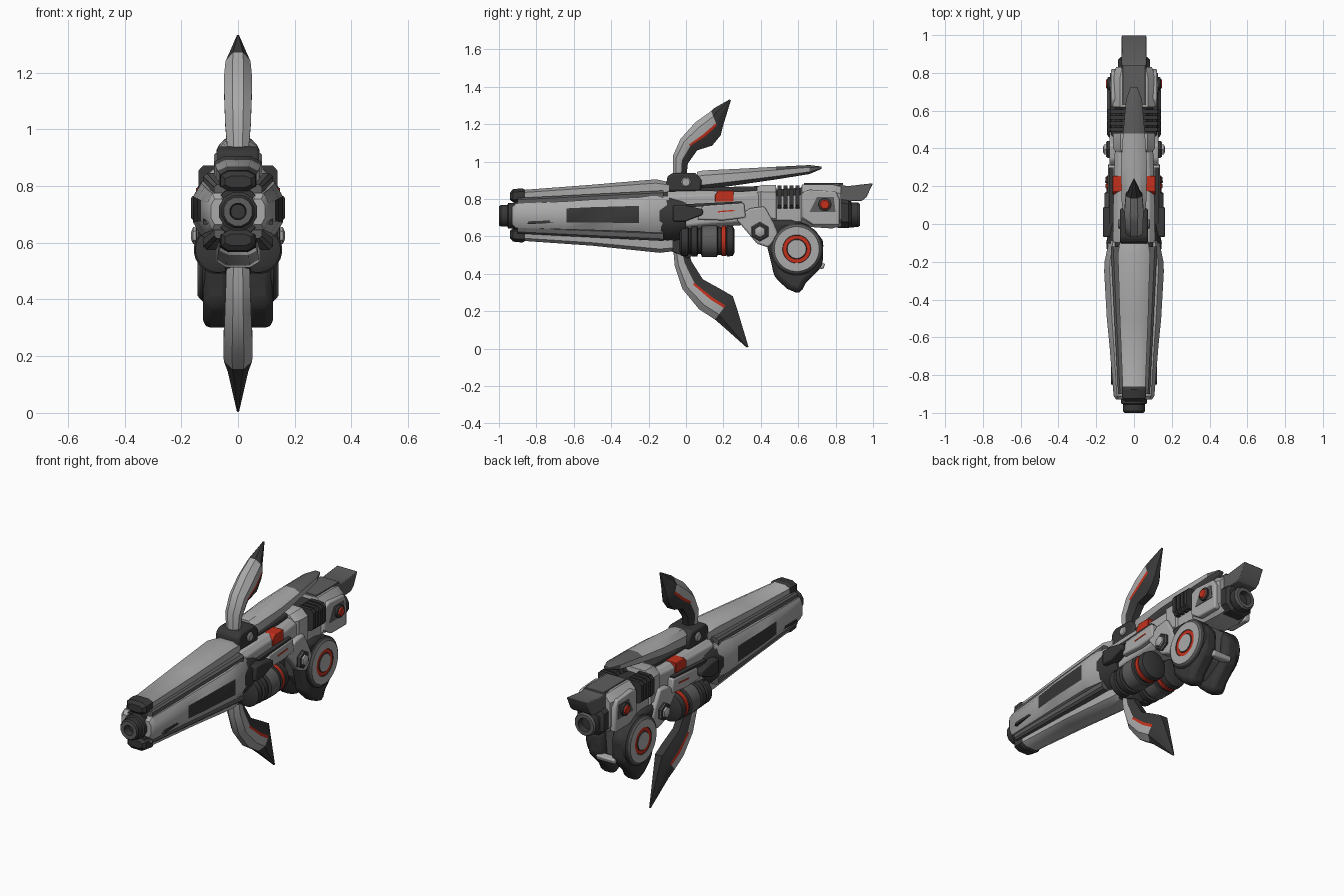
import bpy, bmesh, math

# Flat colours
MATS = []
for n, c in (("light_grey", (.40, .40, .40)), ("mid_grey", (.11, .11, .11)),
             ("dark_grey", (.038, .038, .038)), ("signal_red", (.55, .03, .012))):
    m = bpy.data.materials.new(n)
    m.diffuse_color = (*c, 1)
    MATS.append(m)
LIGHT, MID, DARK, RED = range(4)


def skin(name, rings, mat, bevel=0, segs=2):
    """Join equal rings of points into a capped solid; mat is an index or rule(i, j)."""
    rule = mat if callable(mat) else (lambda i, j: mat)
    bm = bmesh.new()
    vs = [[bm.verts.new(p) for p in r] for r in rings]
    n = len(rings[0])
    for i in range(len(vs) - 1):
        for j in range(n):
            k = (j + 1) % n
            bm.faces.new((vs[i][j], vs[i][k], vs[i + 1][k], vs[i + 1][j])).material_index = rule(i, j)
    bm.faces.new(vs[0][::-1]).material_index = rule(0, 0)
    bm.faces.new(vs[-1]).material_index = rule(len(vs) - 2, 0)
    bmesh.ops.recalc_face_normals(bm, faces=bm.faces)
    me = bpy.data.meshes.new(name)
    bm.to_mesh(me)
    bm.free()
    for m in MATS:
        me.materials.append(m)
    ob = bpy.data.objects.new(name, me)
    bpy.context.collection.objects.link(ob)
    bpy.ops.object.select_all(action='DESELECT')
    ob.select_set(True)
    bpy.context.view_layer.objects.active = ob
    bpy.ops.object.shade_smooth_by_angle(angle=math.radians(32))
    if bevel:
        b = ob.modifiers.new("edge", 'BEVEL')
        b.width, b.segments, b.limit_method = bevel, segs, 'ANGLE'
    return ob


def plate(name, pts, x, hw, mat, bevel=.008):
    """Side outline (y, z) given thickness across x."""
    return skin(name, [[(x + d, y, z) for y, z in pts] for d in (-hw, hw)], mat, bevel)


def loft(name, stations, mat, c=.55, bevel=0):
    """Chamfered box sections (y, cx, cz, hx, hz) along y."""
    sec = [(1, -c), (1, c), (c, 1), (-c, 1), (-1, c), (-1, -c), (-c, -1), (c, -1)]
    return skin(name, [[(cx + a * hx, y, cz + b * hz) for a, b in sec]
                       for y, cx, cz, hx, hz in stations], mat, bevel)


def spin(name, prof, center, axis, mats, n=32):
    """Turned part: prof is (offset, radius) along axis 'x' or 'y'."""
    rings = []
    for d, r in prof:
        ring = []
        for k in range(n):
            a = 2 * math.pi * (k + .5) / n
            u, v = r * math.cos(a), r * math.sin(a)
            o = (d, u, v) if axis == 'x' else (u, d, v)
            ring.append(tuple(p + q for p, q in zip(center, o)))
        rings.append(ring)
    return skin(name, rings, (lambda i, j: mats[i]) if isinstance(mats, list) else mats)


def fin(name, stations):
    """Curved blade: front point, back point and half width per station."""
    sec = [(0, .4), (.22, 1), (.5, 1), (.6, .95), (1, .45)]
    sec += [(t, -w) for t, w in reversed(sec)]
    rings = [[(s * w, fy + (by - fy) * t, fz + (bz - fz) * t) for t, s in sec]
             for fy, fz, by, bz, w in stations]

    def rule(i, j):
        if i >= 4 or j in (3, 4, 5):
            return DARK
        if j in (2, 6):
            return RED if i in (2, 3) else LIGHT
        return LIGHT
    return skin(name, rings, rule)


# Barrel core and muzzle
spin("barrel_core", [(-.92, .085), (-.6, .105), (-.1, .15), (0, .13)], (0, 0, .71), 'y', DARK, 16)
spin("muzzle", [(-.9, .07), (-.95, .07), (-.955, .06), (-.99, .06), (-1, .052),
                (-1, .03), (-.96, .026)], (0, 0, .71), 'y',
     [DARK, DARK, DARK, DARK, MID, DARK], 12)

# Barrel shrouds above and below
cap = lambda i, j: DARK if i < 3 else LIGHT
loft("upper_shroud", [(-.94, 0, .815, .045, .02), (-.925, 0, .817, .062, .035), (-.875, 0, .82, .065, .037),
                      (-.86, 0, .818, .06, .031), (-.5, 0, .84, .075, .036), (-.16, 0, .86, .085, .045),
                      (-.09, 0, .855, .075, .035)], cap)
loft("lower_shroud", [(-.94, 0, .61, .045, .02), (-.925, 0, .608, .06, .036), (-.875, 0, .605, .065, .038),
                      (-.86, 0, .607, .06, .032), (-.5, 0, .585, .07, .035), (-.14, 0, .557, .075, .045),
                      (-.07, 0, .56, .06, .04)], cap)
# Side shrouds with a dark outer inlay
for s in (1, -1):
    outer = 0 if s > 0 else 4
    loft("side_shroud", [(-.93, s * .07, .71, .025, .045), (-.91, s * .073, .71, .035, .065),
                         (-.64, s * .084, .712, .046, .075), (-.5, s * .09, .715, .054, .082),
                         (-.25, s * .1, .717, .058, .092), (-.2, s * .1, .718, .056, .098),
                         (-.09, s * .09, .718, .043, .098)],
         lambda i, j: DARK if j == outer and i in (2, 3) else LIGHT, .5)
    # small dark streak at the front of each shroud
    plate("shroud_streak", [(-.85, .665), (-.64, .675), (-.62, .69), (-.84, .68)], s * .115, .008, DARK, 0)
    # diagonal rails between shrouds
    for dz in (1, -1):
        loft("barrel_rail", [(-.9, s * .062, .71 + dz * .075, .022, .02),
                             (-.12, s * .095, .71 + dz * .11, .028, .025)], MID)

# Fins
fin("upper_fin", [(-.07, .9, 0, .9, .035), (-.07, 1.03, .01, .99, .045), (-.03, 1.12, .06, 1.06, .048),
                  (.05, 1.21, .14, 1.085, .05), (.135, 1.27, .185, 1.14, .044), (.15, 1.285, .195, 1.18, .034),
                  (.233, 1.332, .24, 1.328, .004)])
fin("lower_fin", [(-.07, .55, 0, .55, .04), (-.06, .44, .03, .465, .043), (-.02, .32, .09, .37, .047),
                  (.07, .21, .19, .315, .052), (.155, .155, .25, .28, .05), (.19, .125, .272, .215, .036),
                  (.326, .004, .334, .01, .004)])

# Top mount with pivot discs
plate("fin_mount", [(-.11, .84), (-.1, .92), (-.07, .94), (.05, .94), (.085, .9), (.08, .84)], 0, .075, DARK, .012)
spin("mount_pivot", [(-.085, .02), (-.08, .026), (.08, .026), (.085, .02)], (0, 0, .89), 'x', LIGHT, 16)
plate("lower_fin_mount", [(-.08, .6), (-.08, .52), (.02, .48), (.07, .6)], 0, .045, DARK)

# Top vane
loft("top_vane", [(.06, 0, .895, .05, .05), (.09, 0, .9, .064, .052), (.3, 0, .92, .07, .042),
                  (.48, 0, .938, .058, .034), (.66, 0, .957, .042, .024), (.725, 0, .967, .018, .006)],
     lambda i, j: MID if i == 4 or (i == 3 and j in (1, 2, 3)) or j in (5, 6, 7) else LIGHT, .5)

# Receiver
loft("receiver", [(-.1, 0, .73, .11, .11), (.1, 0, .745, .11, .1), (.3, 0, .75, .105, .09),
                  (.42, 0, .76, .1, .09)], LIGHT, .75, .006)
plate("receiver_spine", [(.05, .8), (.05, .86), (.45, .87), (.45, .8)], 0, .05, DARK)
plate("red_band", [(.155, .785), (.155, .822), (.175, .845), (.255, .845), (.255, .785)], 0, .114, RED, .003)
for s in (1, -1):
    plate("side_block", [(-.07, .68), (-.07, .765), (.0, .765), (.09, .745), (.09, .715), (0, .68)],
          s * .13, .035, DARK)
    plate("side_rail", [(.06, .69), (.09, .765), (.31, .78), (.32, .70), (.2, .685)], s * .115, .022, LIGHT)
    plate("rail_slot", [(.0, .755), (0, .772), (.3, .787), (.3, .772)], s * .12, .012, DARK, 0)
    plate("rail_mark", [(.17, .728), (.17, .735), (.26, .742), (.26, .735)], s * .135, .004, RED, 0)
    # twin canisters beneath, with a red band
    spin("canister", [(-.035, .055), (-.025, .08), (.01, .08), (.015, .07), (.025, .07), (.03, .083),
                      (.06, .083), (.065, .07), (.08, .07), (.085, .086), (.165, .086), (.17, .075),
                      (.188, .075), (.19, .082), (.212, .082), (.215, .075), (.22, .084),
                      (.25, .08), (.26, .06)], (s * .07, 0, .575), 'y',
         [DARK] * 9 + [MID] + [DARK] * 3 + [RED] * 2 + [DARK] * 3, 24)
    # arm down to the drum
    plate("drum_arm", [(.27, .69), (.34, .75), (.42, .76), (.47, .67), (.5, .6), (.44, .54), (.38, .56)],
          s * .105, .026, LIGHT, .01)
    spin("arm_pivot", [(.1, .052), (.14, .052), (.147, .045), (.148, .032), (.158, .03), (.165, .014)][::s],
         (0, .395, .625), 'x', [DARK, MID, DARK, LIGHT, LIGHT][::s], 6) if s > 0 else \
        spin("arm_pivot", [(-.1, .052), (-.14, .052), (-.147, .045), (-.148, .032), (-.158, .03), (-.165, .014)],
             (0, .395, .625), 'x', [DARK, MID, DARK, LIGHT, LIGHT], 6)
    # drum housing lobes and target-like drum face
    plate("drum_lobe", [(.41, .64), (.46, .44), (.47, .385), (.54, .32), (.61, .29), (.64, .35), (.73, .44),
                        (.735, .58), (.66, .66), (.56, .69), (.45, .69)], s * .075, .048, DARK, .028)
    spin("drum_face", [(s * d, r) for d, r in ((.08, .14), (.125, .14), (.135, .13), (.142, .12), (.142, .076),
                                               (.139, .074), (.139, .054), (.143, .05), (.143, .01))],
         (0, .592, .532), 'x', [DARK, DARK, MID, LIGHT, DARK, RED, DARK, LIGHT], 32)
    # rear body details
    for k in range(4):
        loft("vent_rib", [(.49 + k * .032, s * .085, .81, .055, .062), (.51 + k * .032, s * .085, .81, .055, .062)],
             DARK, .7)
    plate("rear_cheek", [(.62, .70), (.62, .83), (.66, .85), (.8, .84), (.82, .8), (.82, .66), (.68, .66)],
          s * .105, .018, LIGHT)
    plate("rear_patch", [(.66, .73), (.7, .81), (.79, .81), (.8, .73)], s * .122, .004, MID, 0)
    spin("rear_light", [(s * d, r) for d, r in ((.11, .036), (.138, .036), (.142, .026), (.148, .022))],
         (0, .742, .77), 'x', [DARK, DARK, RED], 16)

# Drum centre and light tail bar
plate("drum_core", [(.44, .66), (.48, .46), (.56, .37), (.68, .44), (.7, .62), (.6, .67)], 0, .05, MID, .01)
plate("drum_tail_bar", [(.69, .43), (.7, .46), (.745, .455), (.735, .425)], 0, .06, LIGHT, .008)

# Rear body
loft("rear_body", [(.38, 0, .78, .095, .085), (.4, 0, .775, .11, .098), (.48, 0, .765, .112, .11),
                   (.485, 0, .75, .1, .1), (.615, 0, .75, .1, .11), (.62, 0, .765, .112, .112),
                   (.78, 0, .76, .112, .118), (.83, 0, .76, .095, .105)],
     lambda i, j: DARK if i == 3 and j in (1, 2, 3) else LIGHT, .65)
plate("body_top_strip", [(.63, .87), (.63, .884), (.84, .884), (.84, .87)], 0, .06, MID, .002)

# Rear nozzle and sight block
loft("rear_collar", [(.81, 0, .73, .085, .085), (.87, 0, .725, .085, .08), (.885, 0, .72, .07, .065)], DARK, .6)
spin("rear_nozzle", [(.86, .07), (.92, .068), (.93, .06), (.93, .04), (.9, .035)], (0, 0, .715), 'y',
     [DARK, MID, MID, DARK], 12)
plate("tail_block", [(.82, .785), (.82, .88), (.86, .868), (1, .884), (.965, .81), (.94, .79)], 0, .065, MID, .004)
